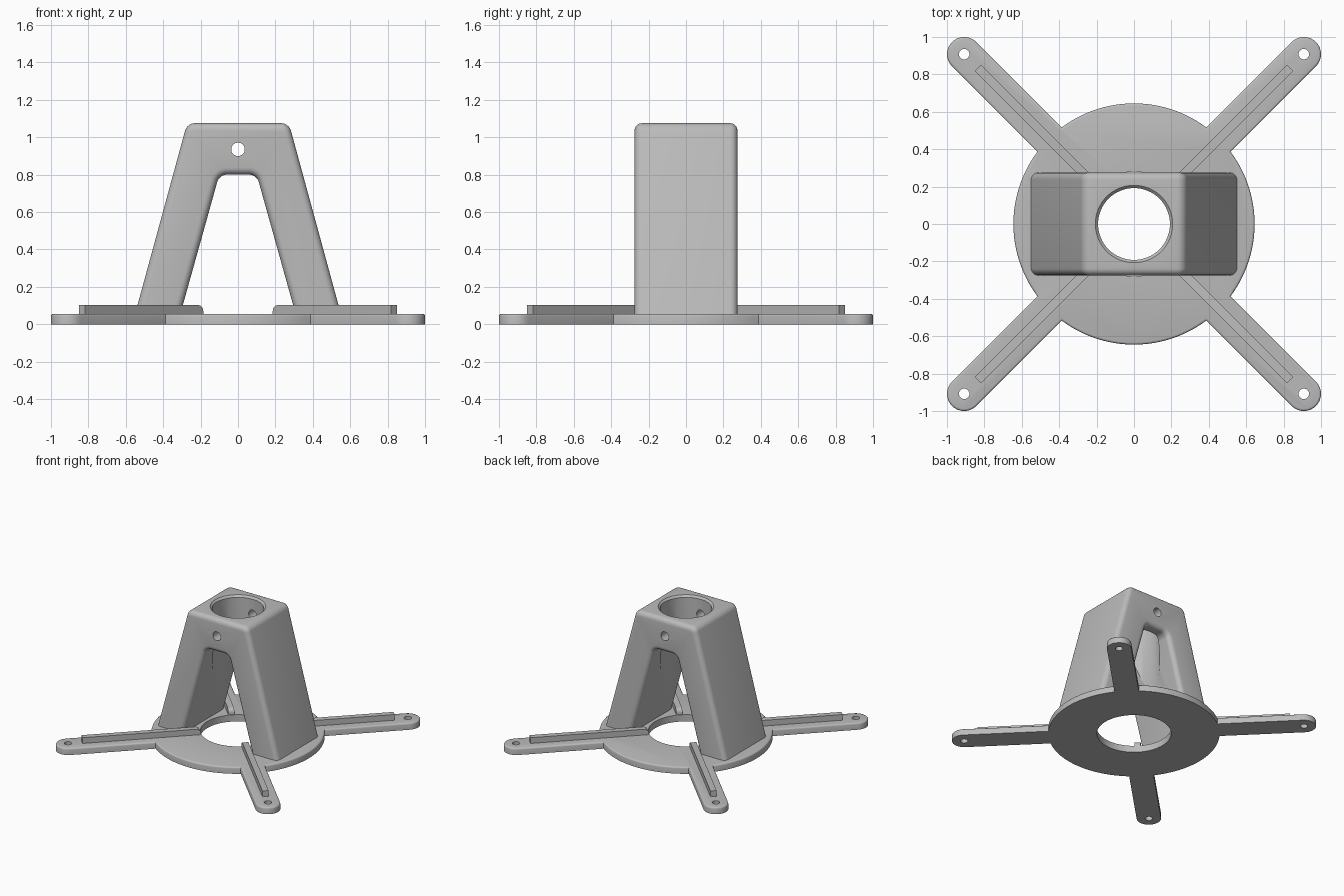
import bpy, bmesh, math
from mathutils import Matrix, Vector

if "Cube" in bpy.data.objects:
    bpy.data.objects.remove(bpy.data.objects["Cube"])

grey = bpy.data.materials.new("plain grey")
grey.use_nodes = True
COLOUR = (0.5, 0.5, 0.5, 1)
grey.diffuse_color = COLOUR
grey.node_tree.nodes["Principled BSDF"].inputs["Base Color"].default_value = COLOUR

PLATE_R, PLATE_H, HOLE_R = 0.645, 0.055, 0.28
ARM_R, ARM_XY = 0.092, 0.908
DIAGONALS = [math.radians(45 + 90 * i) for i in range(4)]


def make_object(name, bm):
    bmesh.ops.recalc_face_normals(bm, faces=bm.faces[:])
    mesh = bpy.data.meshes.new(name)
    bm.to_mesh(mesh)
    bm.free()
    mesh.materials.append(grey)
    obj = bpy.data.objects.new(name, mesh)
    bpy.context.collection.objects.link(obj)
    return obj


def extrude_profile(bm, direction):
    """Turn the single flat face in bm into a solid."""
    result = bmesh.ops.extrude_face_region(bm, geom=bm.faces[:])
    verts = [g for g in result["geom"] if isinstance(g, bmesh.types.BMVert)]
    bmesh.ops.translate(bm, verts=verts, vec=direction)


def add_lathe_cutter(bm, rings, matrix=Matrix(), sides=48):
    """Closed round solid from (radius, height) rings."""
    loops = []
    for r, z in rings:
        angles = [math.tau * i / sides for i in range(sides)]
        loops.append([bm.verts.new(matrix @ Vector((r * math.cos(a), r * math.sin(a), z)))
                      for a in angles])
    for low, high in zip(loops, loops[1:]):
        for i in range(sides):
            j = (i + 1) % sides
            bm.faces.new((low[i], low[j], high[j], high[i]))
    bm.faces.new(loops[0][::-1])
    bm.faces.new(loops[-1])


def cut(obj, name, bm):
    cutter = make_object(name, bm)
    cutter.hide_render = True
    mod = obj.modifiers.new(name, "BOOLEAN")
    mod.operation, mod.solver, mod.object = "DIFFERENCE", "EXACT", cutter
    bpy.context.view_layer.objects.active = obj
    bpy.ops.object.modifier_apply(modifier=mod.name)
    bpy.data.objects.remove(cutter)


def smooth(obj):
    bpy.ops.object.select_all(action="DESELECT")
    obj.select_set(True)
    bpy.context.view_layer.objects.active = obj
    bpy.ops.object.shade_smooth_by_angle(angle=math.radians(32))


# Base plate: disc and four round-ended arms as one outline
outline = []
reach = ARM_XY * math.sqrt(2)
join = math.asin(ARM_R / PLATE_R)
for d in DIAGONALS:
    centre = Vector((reach * math.cos(d), reach * math.sin(d), 0))
    outline.append(Vector((PLATE_R * math.cos(d - join), PLATE_R * math.sin(d - join), 0)))
    for i in range(17):
        a = d - math.pi / 2 + math.pi * i / 16
        outline.append(centre + ARM_R * Vector((math.cos(a), math.sin(a), 0)))
    span = math.pi / 2 - 2 * join
    for i in range(24):
        a = d + join + span * i / 24
        outline.append(Vector((PLATE_R * math.cos(a), PLATE_R * math.sin(a), 0)))
bm = bmesh.new()
bm.faces.new([bm.verts.new(p) for p in outline])
extrude_profile(bm, (0, 0, PLATE_H))
rim = [e for e in bm.edges if all(v.co.z > PLATE_H / 2 for v in e.verts)]
bmesh.ops.bevel(bm, geom=rim, offset=0.012, segments=3, profile=0.5, affect="EDGES")
plate = make_object("base_plate", bm)

# Centre opening and screw holes
bm = bmesh.new()
add_lathe_cutter(bm, [(HOLE_R, -0.1), (HOLE_R, 0.2)], sides=64)
for d in DIAGONALS:
    at = Matrix.Translation((reach * math.cos(d), reach * math.sin(d), 0))
    add_lathe_cutter(bm, [(0.028, -0.1), (0.028, 0.2)], at, 24)
cut(plate, "plate_holes", bm)
smooth(plate)

# Stiffening ribs along the arms, rounded at the inner top end
for label, d in zip(("back_left", "back_right", "front_right", "front_left"), DIAGONALS):
    bm = bmesh.new()
    profile = [(0.285, 0.03), (1.18, 0.03), (1.18, 0.102), (0.285, 0.102)]
    verts = [bm.verts.new((x, -0.023, z)) for x, z in profile]
    bm.faces.new(verts)
    bmesh.ops.bevel(bm, geom=[verts[3]], offset=0.035, segments=5, profile=0.5,
                    affect="VERTICES")
    extrude_profile(bm, (0, 0.046, 0))
    bm.transform(Matrix.Rotation(d, 4, "Z"))
    smooth(make_object("rib_" + label, bm))

# Arched tower: A-shaped profile with rounded corners
HALF_Y, TOP, FOOT = 0.275, 1.075, 0.03
outer = [(0.557, FOOT), (0.272, TOP)]
inner = [(0.315, FOOT), (0.1, 0.8)]
profile = outer + [(-x, z) for x, z in outer[::-1]]
profile += [(-x, z) for x, z in inner] + inner[::-1]
bm = bmesh.new()
verts = [bm.verts.new((x, -HALF_Y, z)) for x, z in profile]
bm.faces.new(verts)
corners = [v for v in verts if v.co.z > 0.5]
bmesh.ops.bevel(bm, geom=corners, offset=0.04, segments=6, profile=0.5, affect="VERTICES")
extrude_profile(bm, (0, 2 * HALF_Y, 0))
borders = [e for e in bm.edges
           if abs(e.verts[0].co.y - e.verts[1].co.y) < 0.001
           and max(v.co.z for v in e.verts) > FOOT + 0.01]
bmesh.ops.bevel(bm, geom=borders, offset=0.038, segments=5, profile=0.5, affect="EDGES")
tower = make_object("arched_tower", bm)

# Vertical bore with chamfered rim, and the cross pin hole
bm = bmesh.new()
add_lathe_cutter(bm, [(0.192, 0.1), (0.192, TOP - 0.015), (0.207, TOP), (0.207, TOP + 0.1)],
                 sides=64)
cut(tower, "bore", bm)
bm = bmesh.new()
add_lathe_cutter(bm, [(0.036, -0.5), (0.036, 0.5)],
                 Matrix.Translation((0, 0, 0.935)) @ Matrix.Rotation(math.pi / 2, 4, "X"), 32)
cut(tower, "pin_hole", bm)
smooth(tower)
